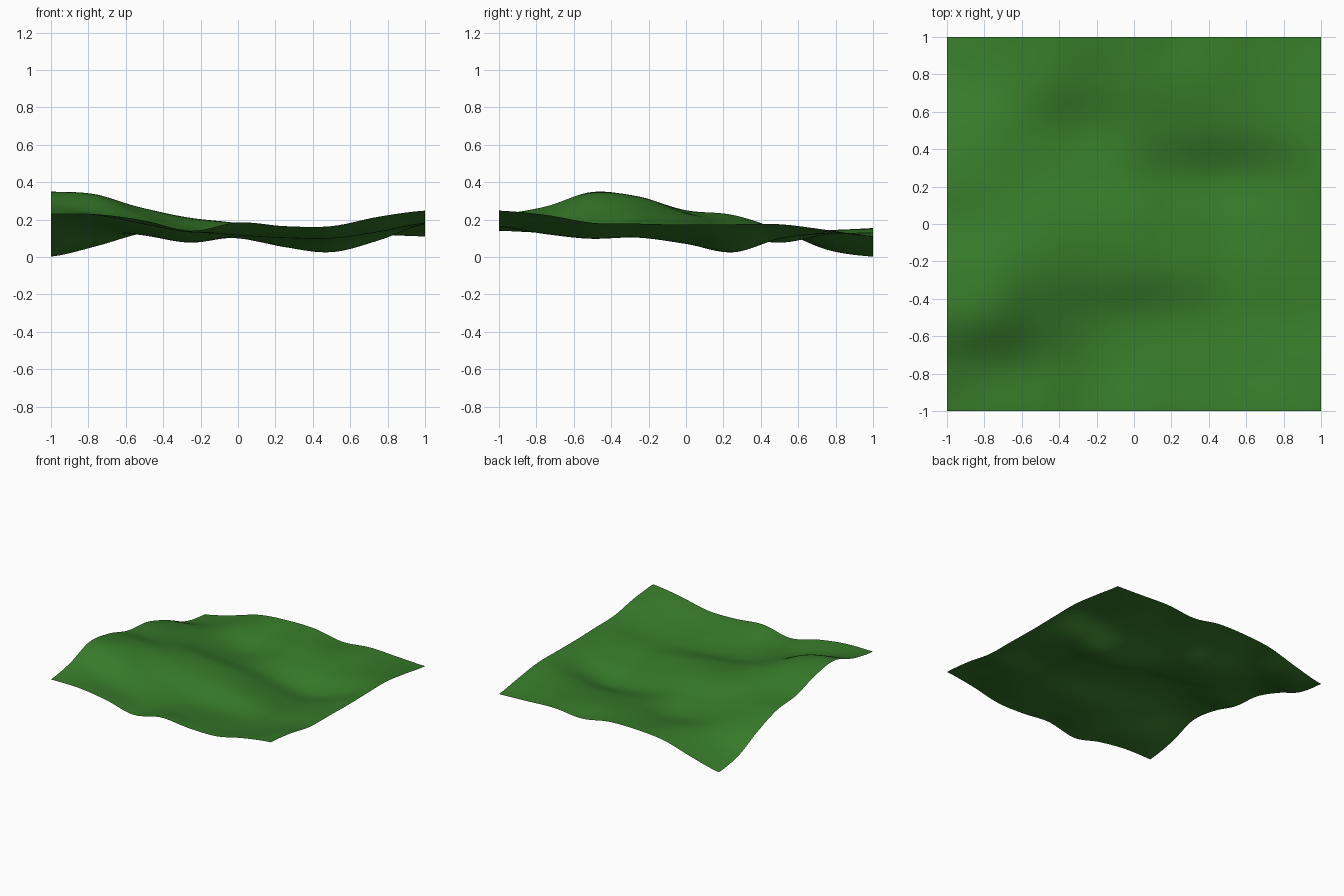
import bpy, bmesh

if "Cube" in bpy.data.objects:
    bpy.data.objects.remove(bpy.data.objects["Cube"])

# Control heights in hundredths: rows run front (y=-1) to back (y=1), columns left to right
HEIGHTS = [
    [23.0, 22.8, 19.5, 14.0, 18.5, 16.5, 16.5, 21.5, 24.8],
    [27.0, 23.0, 17.5, 13.2, 13.5, 12.8, 12.5, 17.0, 22.5],
    [34.8, 32.5, 22.5, 15.0, 11.8, 10.2, 10.0, 13.5, 18.3],
    [32.0, 31.8, 26.0, 20.3, 17.8, 14.0, 10.3, 13.8, 17.8],
    [25.0, 24.0, 23.0, 19.8, 16.5, 10.8, 7.0, 12.0, 17.3],
    [22.5, 19.5, 15.3, 11.8, 10.3, 5.3, 2.6, 8.8, 17.5],
    [14.5, 14.8, 11.5, 7.7, 11.2, 10.5, 9.8, 13.3, 17.5],
    [4.0, 8.5, 13.5, 12.0, 14.2, 13.0, 12.5, 13.5, 14.5],
    [0.2, 6.0, 13.0, 15.2, 15.0, 11.0, 13.0, 12.0, 11.0],
]
SEGMENTS = 64


def spline(values, t):
    """Smooth curve through evenly spaced values, t from 0 to 1, easing at the ends."""
    p = [values[0], *values, values[-1]]
    s = t * (len(values) - 1)
    i = min(int(s), len(values) - 2)
    f = s - i
    a, b, c, d = p[i:i + 4]
    return b + 0.5 * f * (c - a + f * (2 * a - 5 * b + 4 * c - d
                                       + f * (3 * (b - c) + d - a)))


def height(x, y):
    u, v = (x + 1) / 2, (y + 1) / 2
    return max(0, spline([spline(row, u) for row in HEIGHTS], v) / 100)


# Rolling sheet of grass
bm = bmesh.new()
bmesh.ops.create_grid(bm, x_segments=SEGMENTS, y_segments=SEGMENTS, size=1)
for v in bm.verts:
    v.co.z = height(max(-1, min(1, v.co.x)), max(-1, min(1, v.co.y)))
for f in bm.faces:
    f.smooth = True
mesh = bpy.data.meshes.new("grass_terrain")
bm.to_mesh(mesh)
bm.free()
terrain = bpy.data.objects.new("grass_terrain", mesh)
bpy.context.collection.objects.link(terrain)

# Green surface
grass = bpy.data.materials.new("grass")
grass.diffuse_color = (0.038, 0.2, 0.023, 1)
grass.use_nodes = True
grass.node_tree.nodes["Principled BSDF"].inputs["Base Color"].default_value = grass.diffuse_color
mesh.materials.append(grass)
